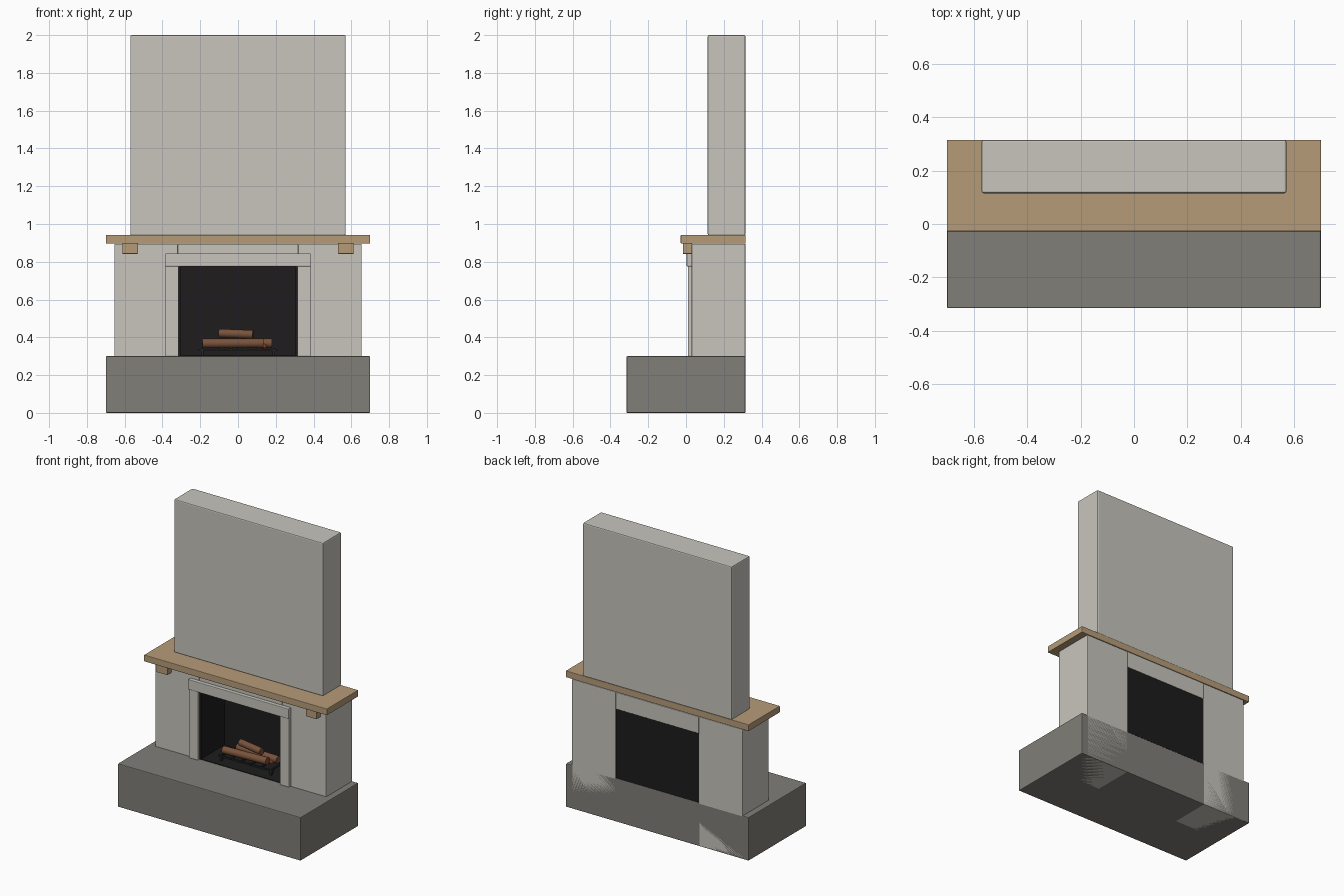
import bpy, math, random
from mathutils import Vector

if "Cube" in bpy.data.objects:
    bpy.data.objects.remove(bpy.data.objects["Cube"])
random.seed(4)

def material(name, rgb):
    m = bpy.data.materials.new(name)
    m.diffuse_color = (*rgb, 1)
    m.use_nodes = True
    m.node_tree.nodes["Principled BSDF"].inputs["Base Color"].default_value = m.diffuse_color
    return m

STONE = material("pale_stone", (0.58, 0.56, 0.51))
SLATE = material("hearth_stone", (0.22, 0.21, 0.19))
WOOD = material("oak", (0.47, 0.33, 0.19))
SOOT = material("soot", (0.013, 0.012, 0.012))
IRON = material("iron", (0.02, 0.02, 0.02))
BARK = material("bark", (0.19, 0.085, 0.045))
EMBER = material("ember", (0.6, 0.12, 0.03))

def box(name, x, y, z, mat, bevel=0.0):
    """Box from (min, max) ranges on each axis."""
    bpy.ops.mesh.primitive_cube_add(size=1, location=[sum(r) / 2 for r in (x, y, z)])
    ob = bpy.context.object
    ob.name = name
    ob.scale = [r[1] - r[0] for r in (x, y, z)]
    bpy.ops.object.transform_apply(location=False, rotation=False, scale=True)
    ob.data.materials.append(mat)
    if bevel:
        mod = ob.modifiers.new("edge", 'BEVEL')
        mod.width, mod.segments = bevel, 2
    return ob

def pair(name, x, y, z, mat, bevel=0.0):
    """The same box on the right and left."""
    box(name + "_right", x, y, z, mat, bevel)
    box(name + "_left", (-x[1], -x[0]), y, z, mat, bevel)

def rod(name, a, b, r, mat, sides=16):
    a, b = Vector(a), Vector(b)
    bpy.ops.mesh.primitive_cylinder_add(vertices=sides, radius=r, depth=(b - a).length,
                                        location=(a + b) / 2)
    ob = bpy.context.object
    ob.name = name
    ob.rotation_euler = (b - a).to_track_quat('Z', 'Y').to_euler()
    ob.data.materials.append(mat)
    bpy.ops.object.shade_smooth_by_angle(angle=math.radians(35))
    return ob

BACK = 0.315

# Masonry
box("hearth", (-0.7, 0.7), (-0.315, BACK), (0, 0.30), SLATE, 0.005)
pair("pier", (0.318, 0.655), (0.03, BACK), (0, 0.895), STONE, 0.005)
box("lintel", (-0.318, 0.318), (0.03, BACK), (0.78, 0.895), STONE, 0.003)
box("chimney_breast", (-0.57, 0.57), (0.115, BACK), (0.94, 2.0), STONE, 0.007)

# Mantel shelf and its brackets
box("mantel_shelf", (-0.7, 0.7), (-0.028, BACK), (0.897, 0.942), WOOD, 0.003)
pair("mantel_bracket", (0.53, 0.612), (-0.016, 0.032), (0.842, 0.898), WOOD, 0.002)

# Surround around the opening
pair("surround_leg", (0.314, 0.385), (0.01, 0.032), (0.30, 0.775), STONE, 0.003)
box("surround_header", (-0.385, 0.385), (0.003, 0.032), (0.775, 0.845), STONE, 0.004)

# Firebox lining
box("firebox_back", (-0.318, 0.318), (0.29, 0.313), (0.30, 0.78), SOOT)
pair("firebox_side", (0.305, 0.319), (0.032, 0.30), (0.30, 0.78), SOOT)
box("firebox_top", (-0.318, 0.318), (0.032, 0.30), (0.772, 0.782), SOOT)
box("firebox_floor", (-0.318, 0.318), (0.032, 0.30), (0.298, 0.304), SOOT)

# Iron grate
for y in (0.09, 0.22):
    box("grate_rail", (-0.21, 0.21), (y - 0.006, y + 0.006), (0.328, 0.339), IRON)
for i in range(6):
    x = -0.19 + i * 0.076
    box("grate_bar", (x - 0.005, x + 0.005), (0.08, 0.23), (0.332, 0.343), IRON)
for y in (0.09, 0.22):
    pair("grate_foot", (0.183, 0.197), (y - 0.006, y + 0.006), (0.303, 0.33), IRON)

# Logs stacked on the grate
rod("front_log", (-0.19, 0.115, 0.368), (0.135, 0.13, 0.369), 0.025, BARK)
rod("back_log", (-0.14, 0.20, 0.369), (0.18, 0.185, 0.369), 0.025, BARK)
rod("top_log", (-0.10, 0.17, 0.422), (0.08, 0.145, 0.415), 0.023, BARK)

# Glowing embers between the logs
for i in range(9):
    bpy.ops.mesh.primitive_ico_sphere_add(
        subdivisions=1, radius=random.uniform(0.010, 0.016),
        location=(-0.14 + i * 0.035, 0.157 + random.uniform(-0.012, 0.012), 0.352))
    bpy.context.object.name = "ember"
    bpy.context.object.data.materials.append(EMBER)
